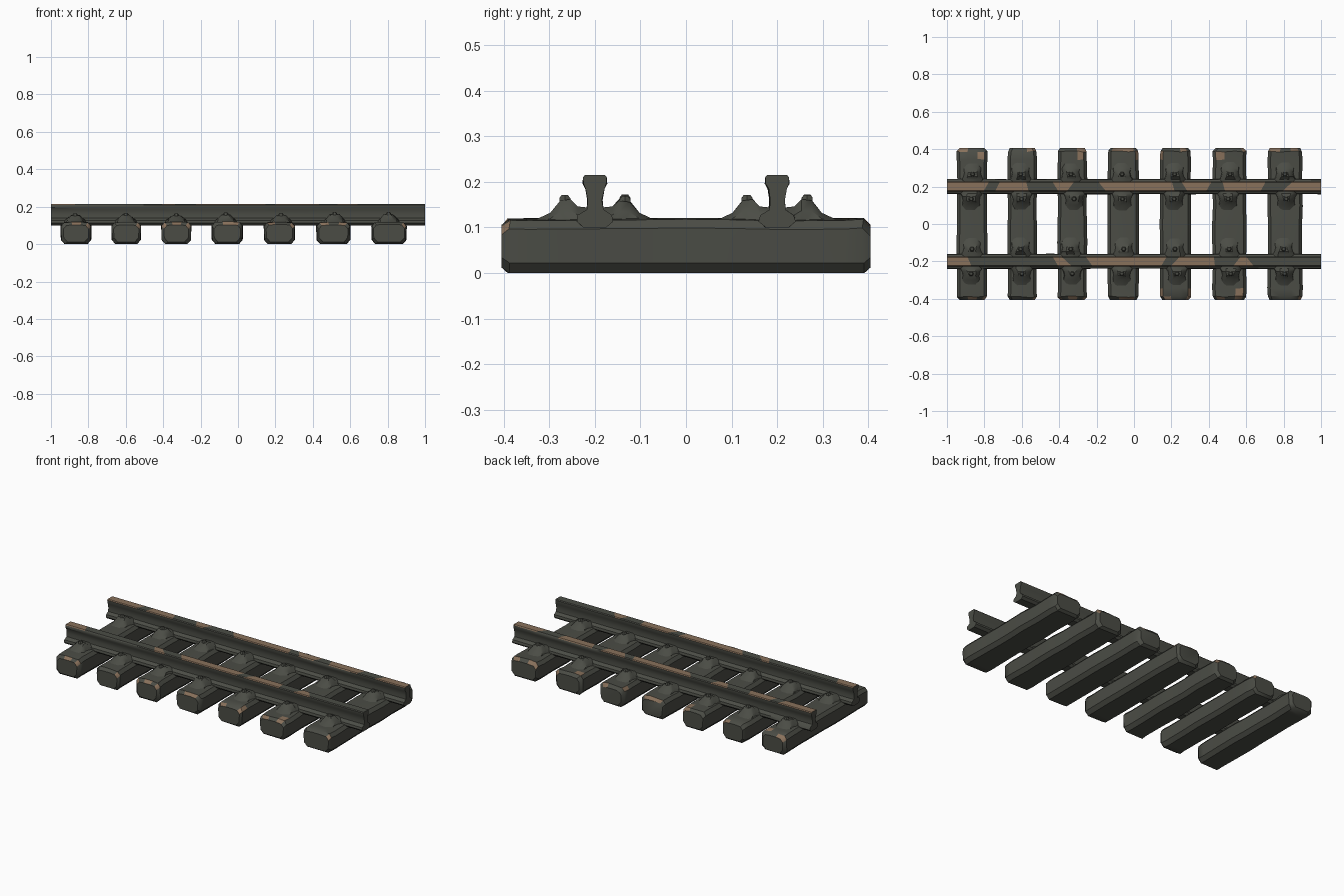
import bpy, bmesh, math, random

if "Cube" in bpy.data.objects:
    bpy.data.objects.remove(bpy.data.objects["Cube"])

random.seed(4)


def make_mat(name, col):
    m = bpy.data.materials.new(name)
    m.diffuse_color = (*col, 1)
    m.use_nodes = True
    m.node_tree.nodes["Principled BSDF"].inputs["Base Color"].default_value = m.diffuse_color
    return m


DARK = make_mat("dark weathered grey", (0.070, 0.073, 0.060))
RUST = make_mat("worn brown", (0.25, 0.165, 0.105))


def loft(name, rings, paint=None):
    """Closed solid through equal-length rings; paint(ring, side, face) gives material."""
    bm = bmesh.new()
    vs = [[bm.verts.new(p) for p in r] for r in rings]
    n = len(rings[0])
    for i in range(len(vs) - 1):
        for j in range(n):
            k = (j + 1) % n
            f = bm.faces.new((vs[i][j], vs[i][k], vs[i + 1][k], vs[i + 1][j]))
            if paint:
                f.material_index = paint(i, j)
    bm.faces.new(vs[0])
    bm.faces.new(vs[-1])
    bmesh.ops.recalc_face_normals(bm, faces=bm.faces[:])
    me = bpy.data.meshes.new(name)
    bm.to_mesh(me)
    bm.free()
    me.materials.append(DARK)
    me.materials.append(RUST)
    ob = bpy.data.objects.new(name, me)
    bpy.context.collection.objects.link(ob)
    bpy.ops.object.select_all(action='DESELECT')
    ob.select_set(True)
    bpy.context.view_layer.objects.active = ob
    bpy.ops.object.shade_smooth_by_angle(angle=math.radians(35))
    return ob


def jit(a):
    return random.uniform(-a, a)


# Sleepers: rough chamfered beams with worn end edges
SLEEPERS = [(-0.947, -0.785), (-0.675, -0.52), (-0.408, -0.252), (-0.14, 0.025),
            (0.138, 0.305), (0.42, 0.60), (0.715, 0.90)]
YS = [-0.405, -0.388, -0.345, -0.22, -0.1, 0, 0.1, 0.22, 0.345, 0.388, 0.405]


def sleeper(x0, x1):
    rings = []
    cx, hw = (x0 + x1) / 2, (x1 - x0) / 2
    for y in YS:
        end = abs(y) > 0.4
        w = hw - (0.012 if end else 0) + jit(0.003)
        t = (0.104 if end else 0.119) + jit(0.002)
        b = 0.012 if end else 0.0
        prof = [(-w + 0.022, b), (w - 0.022, b), (w - 0.002, b + 0.022), (w, t - 0.022),
                (w - 0.016, t - 0.003), (w * 0.35, t), (-w * 0.3, t),
                (-w + 0.016, t - 0.003), (-w, t - 0.022), (-w + 0.002, b + 0.022)]
        rings.append([(cx + px, y + (jit(0.004) if not end else 0), pz) for px, pz in prof])

    def paint(i, j):
        last = len(YS) - 2
        if i in (0, last) and 3 <= j <= 7:
            return int(random.random() < 0.45)
        if i in (1, last - 1) and j in (3, 4, 6, 7):
            return int(random.random() < 0.09)
        return 0
    loft("sleeper", rings, paint)


# Fastening lumps: low mounds on both sides of each rail
def fastening(cx, yc, side):
    def ring(y, z, w):
        return [(cx - w * 0.5, yc + side * y, 0.10), (cx + w * 0.5, yc + side * y, 0.10),
                (cx + w * 0.42, yc + side * y, 0.10 + (z - 0.10) * 0.6),
                (cx + w * 0.2 + jit(0.006), yc + side * y, z),
                (cx - w * 0.2 + jit(0.006), yc + side * y, z),
                (cx - w * 0.42, yc + side * y, 0.10 + (z - 0.10) * 0.6)]
    h = jit(0.005)
    loft("rail_fastening", [ring(0.0, 0.142, 0.13), ring(0.038, 0.146, 0.13),
                            ring(0.054, 0.158 + h, 0.105), ring(0.076, 0.155 + h, 0.095),
                            ring(0.098, 0.132, 0.11), ring(0.135, 0.115, 0.10)])
    # small bolt head with a slanted top
    y = yc + side * 0.066
    r = 0.014
    bolt = []
    for z, s in ((0.14, 1.0), (0.160 + h, 1.0), (0.167 + h, 0.6)):
        bolt.append([(cx + r * s * math.cos(k * math.pi / 3),
                      y + r * s * math.sin(k * math.pi / 3), z) for k in range(6)])
    loft("bolt_head", bolt)


for x0, x1 in SLEEPERS:
    sleeper(x0, x1)
    for yc in (-0.2, 0.2):
        for s in (-1, 1):
            fastening((x0 + x1) / 2 + jit(0.01), yc, s)

# Rails: flared foot, pinched web, flat head with worn strips along the top
HALF = [(0.026, 0.100), (0.040, 0.113), (0.037, 0.127), (0.018, 0.139),
        (0.016, 0.160), (0.020, 0.185), (0.026, 0.196), (0.026, 0.210), (0.022, 0.215)]
PROF = HALF + [(-y, z) for y, z in reversed(HALF)]
TOP = len(HALF) - 1


def rail(name, yc, worn):
    cuts = sorted({-1.0, 1.0} | {c for w in worn for c in w})
    rings = []
    for x in cuts:
        inner = abs(x) < 0.99
        skew = jit(0.025) if inner else 0
        rings.append([(x + (skew if y > 0 else -skew),
                       yc + y + (jit(0.0015) if z < 0.2 else 0), z) for y, z in PROF])

    def paint(i, j):
        mid = (cuts[i] + cuts[i + 1]) / 2
        hit = any(a < mid < b for a, b in worn)
        if j == TOP:
            return int(hit)
        return int(hit and abs(j - TOP) == 1)
    loft(name, rings, paint)


rail("back_rail", 0.2, [(-1, -0.79), (-0.73, -0.57), (-0.42, -0.34), (-0.17, 0.21),
                        (0.27, 0.40), (0.48, 0.69), (0.82, 1)])
rail("front_rail", -0.2, [(-1, -0.88), (-0.42, -0.36), (-0.24, 0.16),
                          (0.22, 0.43), (0.55, 0.62)])
